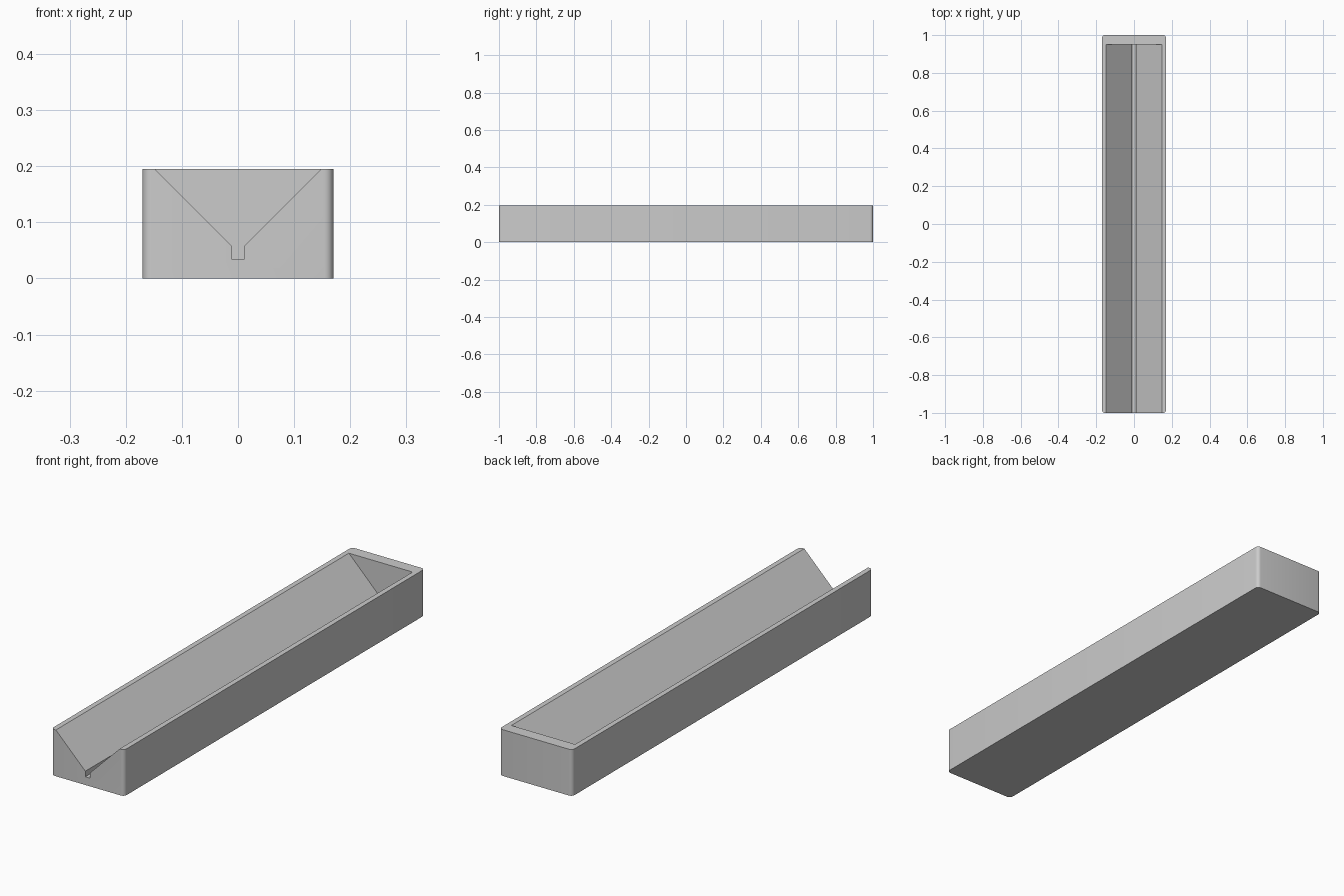
import bpy, bmesh

if "Cube" in bpy.data.objects:
    bpy.data.objects.remove(bpy.data.objects["Cube"])

W, L, H = 0.17, 1.0, 0.195      # half width, half length, height
CORNER = 0.016                  # rounding of the upright edges
END_WALL = 0.95                 # where the channel stops at the back


def add_object(name, bm):
    bmesh.ops.recalc_face_normals(bm, faces=bm.faces)
    mesh = bpy.data.meshes.new(name)
    bm.to_mesh(mesh)
    bm.free()
    obj = bpy.data.objects.new(name, mesh)
    bpy.context.collection.objects.link(obj)
    return obj


# trough body: block with rounded upright edges
bm = bmesh.new()
bmesh.ops.create_cube(bm, size=1)
for v in bm.verts:
    v.co = (v.co.x * 2 * W, v.co.y * 2 * L, (v.co.z + 0.5) * H)
upright = [e for e in bm.edges if abs(e.verts[0].co.z - e.verts[1].co.z) > 0.1]
bmesh.ops.bevel(bm, geom=upright, offset=CORNER, segments=5, profile=0.5,
                affect='EDGES')
trough = add_object("trough", bm)

# channel cutter: V with a narrow drain slot, open at the front
half = [(0.0115, 0.0345), (0.0115, 0.058), (0.1485, H), (0.1485, H + 0.1)]
profile = half + [(-x, z) for x, z in reversed(half)]
bm = bmesh.new()
face = bm.faces.new([bm.verts.new((x, -L - 0.1, z)) for x, z in profile])
ext = bmesh.ops.extrude_face_region(bm, geom=[face])
for v in ext["geom"]:
    if isinstance(v, bmesh.types.BMVert):
        v.co.y = END_WALL
cutter = add_object("channel_cutter", bm)
cutter.hide_render = True

# carve the channel
mod = trough.modifiers.new("channel", 'BOOLEAN')
mod.operation, mod.solver, mod.object = 'DIFFERENCE', 'EXACT', cutter
bpy.context.view_layer.objects.active = trough
trough.select_set(True)
bpy.ops.object.modifier_apply(modifier=mod.name)
bpy.data.objects.remove(cutter)
bpy.ops.object.shade_smooth_by_angle()
